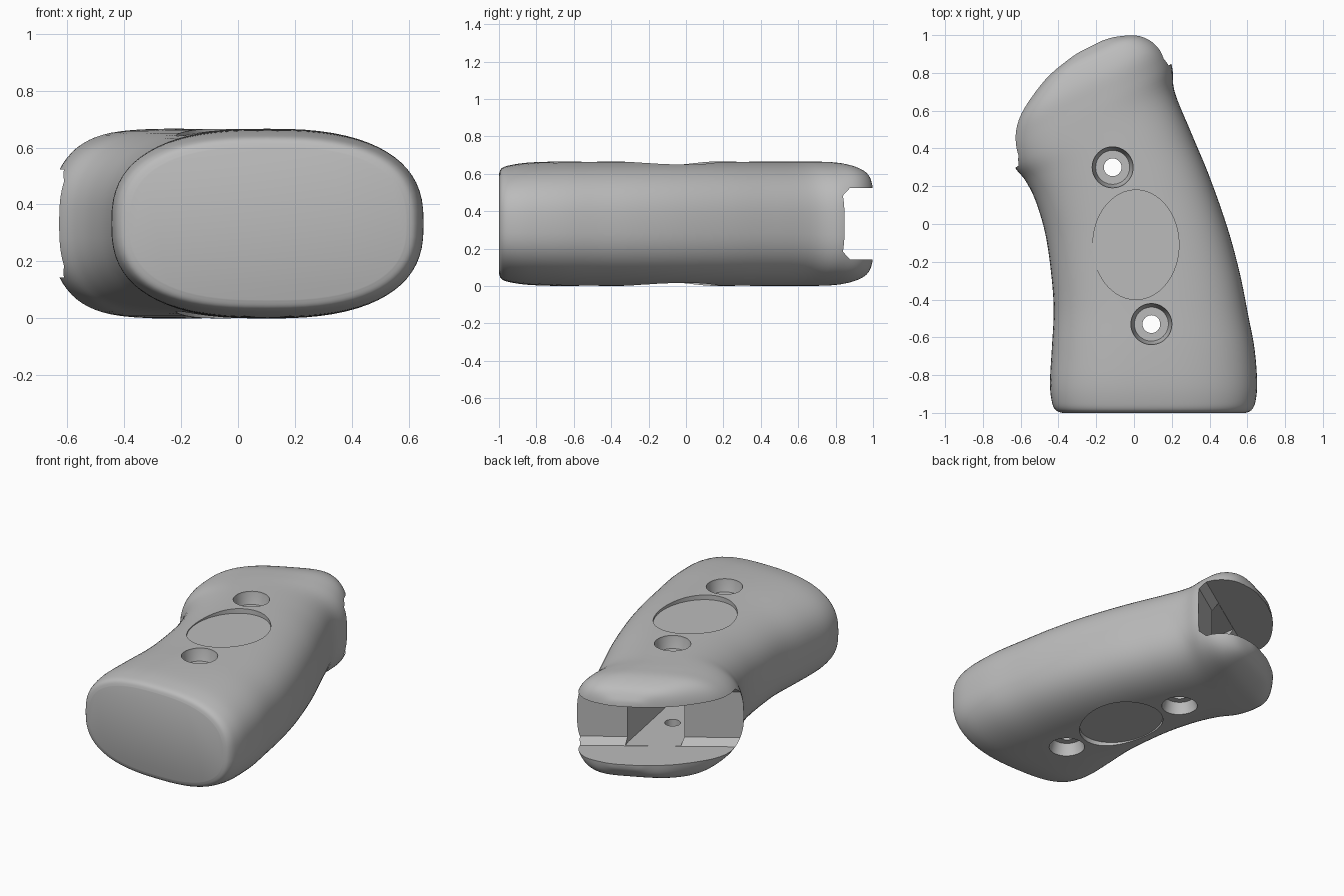
import bpy, bmesh
from math import cos, sin, pi, radians
from mathutils import Vector

cube = bpy.data.objects.get("Cube")
if cube:
    bpy.data.objects.remove(cube, do_unlink=True)

MID = 0.333  # height of the symmetry plane

grey = bpy.data.materials.new("plain grey")
grey.use_nodes = True
grey.diffuse_color = (0.5, 0.5, 0.5, 1)
grey.node_tree.nodes["Principled BSDF"].inputs["Base Color"].default_value = (0.5, 0.5, 0.5, 1)


def make_object(name, bm):
    bmesh.ops.recalc_face_normals(bm, faces=bm.faces)
    mesh = bpy.data.meshes.new(name)
    bm.to_mesh(mesh)
    bm.free()
    obj = bpy.data.objects.new(name, mesh)
    bpy.context.collection.objects.link(obj)
    mesh.materials.append(grey)
    return obj


def loft(bm, rings):
    """Skin a list of closed point rings and cap both ends."""
    rows = [[bm.verts.new(p) for p in ring] for ring in rings]
    n = len(rows[0])
    for a, b in zip(rows, rows[1:]):
        for i in range(n):
            j = (i + 1) % n
            bm.faces.new((a[i], a[j], b[j], b[i]))
    bm.faces.new(rows[0][::-1])
    bm.faces.new(rows[-1])


def spow(v, e):
    return abs(v) ** e * (1 if v >= 0 else -1)


def section(st, n=72):
    """Rounded cross-section between a left and a right edge point."""
    lx, ly, rx, ry, h, p = st
    left, right = Vector((lx, ly, MID)), Vector((rx, ry, MID))
    centre, half = (left + right) / 2, (right - left) / 2
    ring = []
    for i in range(n):
        a = 2 * pi * i / n
        ring.append(centre + half * spow(cos(a), 2 / p)
                    + Vector((0, 0, h * spow(sin(a), 2 / p))))
    return ring


def smooth_stations(st, steps=5):
    """Catmull-Rom interpolation through the stations."""
    out = []
    for i in range(len(st) - 1):
        a, b, c, d = st[max(i - 1, 0)], st[i], st[i + 1], st[min(i + 2, len(st) - 1)]
        for k in range(steps):
            t = k / steps
            out.append([0.5 * (2 * q + (r - p) * t + (2 * p - 5 * q + 4 * r - s) * t ** 2
                               + (3 * q - p - 3 * r + s) * t ** 3)
                        for p, q, r, s in zip(a, b, c, d)])
    return out + [list(st[-1])]


# Grip body: left x, y, right x, y, half height, squareness
stations = [
    (-.38, -1, .59, -1, .268, 2.6),
    (-.415, -.985, .622, -.985, .297, 2.6),
    (-.435, -.94, .643, -.94, .313, 2.6),
    (-.445, -.84, .652, -.84, .327, 2.6),
    (-.435, -.66, .638, -.66, .333, 2.6),
    (-.425, -.45, .602, -.47, .333, 2.6),
    (-.44, -.25, .56, -.26, .333, 2.6),
    (-.47, -.05, .495, -.02, .333, 2.6),
    (-.52, .12, .40, .25, .333, 2.6),
    (-.575, .23, .30, .49, .333, 2.6),
    (-.635, .31, .215, .70, .333, 2.7),
    (-.658, .43, .2, .84, .333, 2.9),
    (-.61, .58, .14, .945, .326, 3.6),
    (-.48, .76, .04, 1.0, .29, 4.2),
    (-.36, .865, -.08, .998, .235, 4.5),
    (-.31, .90, -.15, .98, .2, 4.5),
]
bm = bmesh.new()
loft(bm, [section(s) for s in smooth_stations(stations)])
body = make_object("grip_body", bm)


def cut(bm):
    cutter = make_object("cutter", bm)
    cutter.hide_render = True
    mod = body.modifiers.new("cut", "BOOLEAN")
    mod.operation = "DIFFERENCE"
    mod.solver = "EXACT"
    mod.object = cutter
    bpy.context.view_layer.objects.active = body
    bpy.ops.object.modifier_apply(modifier=mod.name)
    bpy.data.objects.remove(cutter, do_unlink=True)


def disc(x, y, z, rx, ry, n=48):
    return [(x + rx * cos(2 * pi * i / n), y + ry * sin(2 * pi * i / n), z) for i in range(n)]


# Frame slot across the crown, with chamfered floor edges
start, end = Vector((-.64, .29, 0)), Vector((.2, .85, 0))
along = (end - start).normalized()
up = Vector((-along.y, along.x, 0))
profile = [(0, .15), (.045, .19), (1, .19), (1, -.19), (.045, -.19), (0, -.15)]
bm = bmesh.new()
loft(bm, [[start + along * s + up * v + Vector((0, 0, MID + z)) for v, z in profile]
          for s in (-1, 2)])
cut(bm)

# Inner channel between the two end walls
channel = [(-.36, .66), (-.33, .47), (-.1, -.7), (.2, -.7), (-.02, .5), (-.05, .67), (-.09, .8)]
bm = bmesh.new()
loft(bm, [[(x, y, MID + z) for x, y in channel] for z in (-.189, .189)])
cut(bm)

# Screw holes with tapered counterbores on both faces
for x, y in ((-.113, .3), (.092, -.53)):
    bm = bmesh.new()
    loft(bm, [disc(x, y, z, .047, .047, 32) for z in (-.2, .9)])
    cut(bm)
    for side in (-1, 1):
        bm = bmesh.new()
        loft(bm, [disc(x, y, MID + side * z, r, r) for z, r in ((.255, .09), (.32, .108), (.4, .112))])
        cut(bm)

# Oval inlay recess on both faces
for side in (-1, 1):
    bm = bmesh.new()
    loft(bm, [disc(.01, -.11, MID + side * z, .228, .29, 64) for z in (.302, .4)])
    cut(bm)

# Shading
bpy.ops.object.select_all(action="DESELECT")
body.select_set(True)
bpy.context.view_layer.objects.active = body
bpy.ops.object.shade_smooth_by_angle(angle=radians(30))
